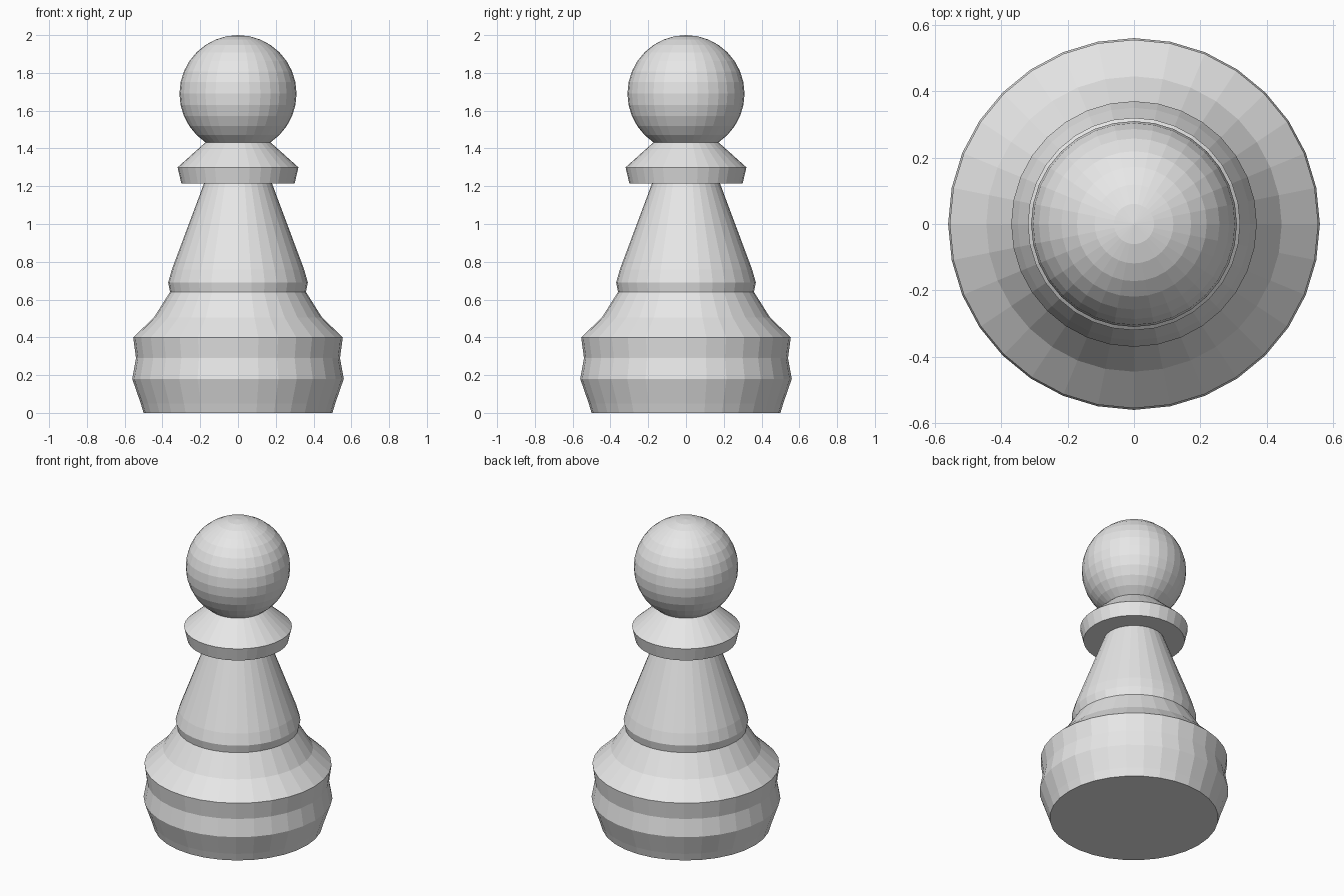
import bpy, bmesh, math

if "Cube" in bpy.data.objects:
    bpy.data.objects.remove(bpy.data.objects["Cube"])

SEG = 32

grey = bpy.data.materials.new("light_grey")
grey.diffuse_color = (0.8, 0.8, 0.8, 1)
grey.use_nodes = True
grey.node_tree.nodes["Principled BSDF"].inputs["Base Color"].default_value = grey.diffuse_color


def lathe(name, profile):
    """Revolve (radius, height) points around z; radius 0 makes a pole."""
    bm = bmesh.new()
    rings = []
    for r, z in profile:
        if r == 0:
            rings.append([bm.verts.new((0, 0, z))] * SEG)
        else:
            rings.append([bm.verts.new((r * math.cos(2 * math.pi * i / SEG),
                                        r * math.sin(2 * math.pi * i / SEG), z))
                          for i in range(SEG)])
    for a, b in zip(rings, rings[1:]):
        for i in range(SEG):
            j = (i + 1) % SEG
            quad = list(dict.fromkeys((a[i], a[j], b[j], b[i])))
            bm.faces.new(quad)
    # flat caps on open ends
    if profile[0][0] > 0:
        bm.faces.new(rings[0])
    if profile[-1][0] > 0:
        bm.faces.new(rings[-1])
    bmesh.ops.recalc_face_normals(bm, faces=bm.faces)
    mesh = bpy.data.meshes.new(name)
    bm.to_mesh(mesh)
    bm.free()
    mesh.materials.append(grey)
    obj = bpy.data.objects.new(name, mesh)
    bpy.context.collection.objects.link(obj)
    return obj


# Ball head: rings of a 16-step sphere, left off where it meets the collar
BALL_R, BALL_Z = 0.31, 1.69
ball = [(BALL_R * math.cos(math.radians(a)), BALL_Z + BALL_R * math.sin(math.radians(a)))
        for a in [-56.25 + 11.25 * k for k in range(13)]] + [(0, 2.0)]

# Base, waist, stem, collar and head as one turned piece
lathe("turned_piece", [
    (0.50, 0.0), (0.515, 0.05), (0.56, 0.18), (0.54, 0.29), (0.555, 0.40),  # base
    (0.445, 0.505), (0.36, 0.64), (0.37, 0.69), (0.35, 0.76),              # waist
    (0.18, 1.215),                                                         # stem
    (0.30, 1.215), (0.32, 1.30),                                           # collar
] + ball)
